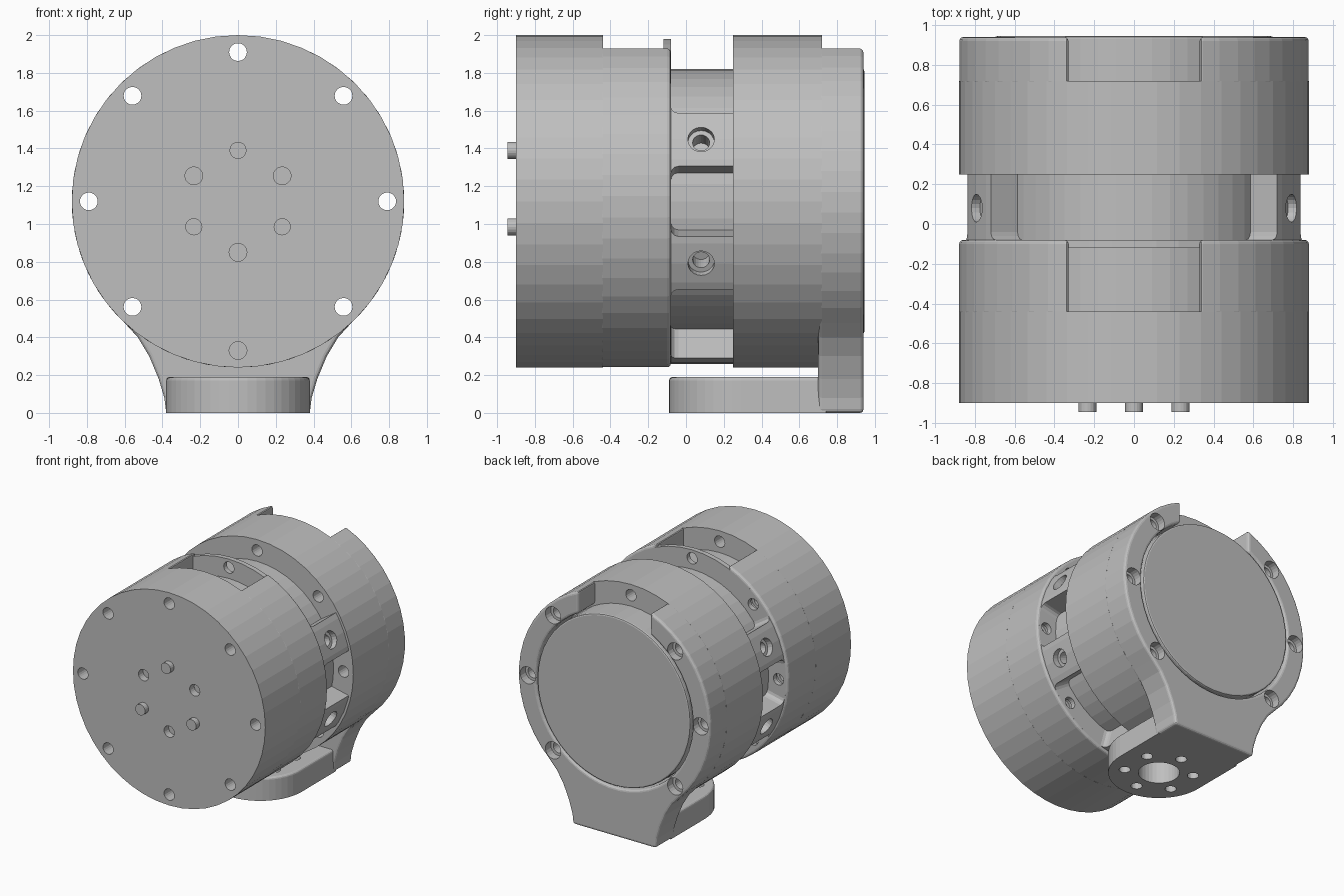
import bpy, bmesh
from math import sin, cos, acos, radians, degrees, ceil
from mathutils import Matrix, Vector

cube = bpy.data.objects.get("Cube")
if cube:
    bpy.data.objects.remove(cube, do_unlink=True)

AXIS_Z = 1.12      # height of the barrel axis
R = 0.88           # barrel radius
CORE = 0.70        # inner core radius
SLOT = 0.33        # half width of the top slot
BOLT = 0.79        # bolt circle radius

grey = bpy.data.materials.new("machined grey")
grey.use_nodes = True
grey.diffuse_color = (0.52, 0.52, 0.52, 1)
grey.node_tree.nodes["Principled BSDF"].inputs["Base Color"].default_value = (0.52, 0.52, 0.52, 1)


def add_object(name, bm):
    bmesh.ops.recalc_face_normals(bm, faces=bm.faces)
    mesh = bpy.data.meshes.new(name)
    bm.to_mesh(mesh)
    bm.free()
    mesh.materials.append(grey)
    obj = bpy.data.objects.new(name, mesh)
    bpy.context.collection.objects.link(obj)
    return obj


def apply(obj, mod):
    bpy.context.view_layer.objects.active = obj
    bpy.ops.object.modifier_apply(modifier=mod.name)


def bevel(obj, width, segments=3):
    mod = obj.modifiers.new("round", "BEVEL")
    mod.width, mod.segments = width, segments
    mod.limit_method, mod.angle_limit = "ANGLE", radians(40)
    apply(obj, mod)
    return obj


def cut(obj, cutters):
    for cutter in cutters:
        mod = obj.modifiers.new("cut", "BOOLEAN")
        mod.operation, mod.solver, mod.object = "DIFFERENCE", "EXACT", cutter
        apply(obj, mod)


def arc(r, a0, a1, step=7.5):
    n = max(1, ceil(abs(a1 - a0) / step - 0.01))
    angles = [radians(a0 + (a1 - a0) * i / n) for i in range(n + 1)]
    return [(r * cos(a), r * sin(a)) for a in angles]


def prism(name, points, lo, hi, upright=False):
    """Extrude an outline along the barrel axis, or upwards if upright."""
    bm = bmesh.new()
    if upright:
        verts = [bm.verts.new((x, y, lo)) for x, y in points]
        move = Vector((0, 0, hi - lo))
    else:
        verts = [bm.verts.new((x, lo, AXIS_Z + z)) for x, z in points]
        move = Vector((0, hi - lo, 0))
    face = bm.faces.new(verts)
    new = bmesh.ops.extrude_face_region(bm, geom=[face], use_keep_orig=True)["geom"]
    bmesh.ops.translate(bm, vec=move, verts=[v for v in new if isinstance(v, bmesh.types.BMVert)])
    return add_object(name, bm)


def disc(name, r, lo, hi):
    return prism(name, arc(r, 0, 360)[:-1], lo, hi)


def rods(name, r, ends, sides=20):
    """One mesh of straight rods, each given by its two end points."""
    bm = bmesh.new()
    for a, b in ends:
        a, b = Vector(a), Vector(b)
        turn = (b - a).to_track_quat("Z", "Y").to_matrix().to_4x4()
        bmesh.ops.create_cone(bm, cap_ends=True, segments=sides, radius1=r, radius2=r,
                              depth=(b - a).length, matrix=Matrix.Translation((a + b) / 2) @ turn)
    return add_object(name, bm)


def polar(r, angle, y):
    a = radians(angle)
    return (r * cos(a), y, AXIS_Z + r * sin(a))


def axial(name, r, ring, angles, lo, hi):
    return rods(name, r, [(polar(ring, a, lo), polar(ring, a, hi)) for a in angles])


# Cutters
around = range(0, 360, 45)
sunk = [a for a in around if a not in (90, 270)]
bolt_holes = axial("bolt_hole_cutter", 0.047, BOLT, around, -1.1, 1.1)
sunk_holes = axial("sunk_hole_cutter", 0.047, BOLT, sunk, -1.1, 1.1)
front_sinks = axial("front_sink_cutter", 0.07, BOLT, sunk, -0.16, -0.02)
rear_sinks = axial("rear_sink_cutter", 0.07, BOLT, sunk, 0.87, 1.05)
sockets = axial("socket_cutter", 0.047, 0.27, (30, 150, 270), -1.0, -0.84)
side_angles = (22.5, -22.5, 157.5, 202.5)
side_holes = rods("side_hole_cutter", 0.045,
                  [(polar(0.6, a, 0.08), polar(1, a, 0.08)) for a in side_angles])
side_sinks = rods("side_sink_cutter", 0.07,
                  [(polar(0.81, a, 0.08), polar(1, a, 0.08)) for a in side_angles])
windows = [bevel(prism("window_cutter", arc(1, a, b) + arc(0.63, b, a), -0.08, 0.4), 0.04)
           for a, b in ((-12.5, 12.5), (33, 147), (167.5, 192.5), (213, 255), (285, 327))]
flange_bore = rods("flange_bore_cutter", 0.155, [((0, 0.29, -0.1), (0, 0.29, 0.21))], 32)
flange_holes = rods("flange_hole_cutter", 0.043,
                    [((x, y + 0.29, -0.1), (x, y + 0.29, 0.21)) for x, y in arc(0.26, 30, 330, 60)])

# Core with the round rear cap
core = bevel(disc("core", CORE, -0.5, 0.945), 0.012, 2)

# Front and rear housings
front_housing = disc("front_housing", R, -0.90, -0.44)
cut(front_housing, [bolt_holes, sockets])
rear_housing = disc("rear_housing", R, 0.25, 0.72)
cut(rear_housing, [bolt_holes])

# Locating pins on the front plate
axial("front_pins", 0.045, 0.27, (90, 210, 330), -0.945, -0.85)

# Front collar, open at the top
outer = degrees(acos(SLOT / R))
inner = degrees(acos(SLOT / CORE))
collar = prism("front_collar", arc(R, outer, -180 - outer) + arc(CORE, -180 - inner, inner), -0.46, -0.08)
bevel(collar, 0.02)
cut(collar, [bolt_holes, front_sinks])

# Legs joining collar and rear housing, with windows between them
legs = disc("collar_legs", 0.86, -0.12, 0.27)
cut(legs, windows + [bolt_holes, side_sinks, side_holes])

# Rear bracket: open ring flowing down into a foot
bore = CORE + 0.015
inner = degrees(acos(SLOT / bore))
flank = [(0.53, -0.72), (0.47, -0.82), (0.42, -0.94), (0.39, -1.04), (0.38, -AXIS_Z)]
outline = (arc(R, outer, -47) + flank + [(-x, z) for x, z in reversed(flank)]
           + arc(R, -133, -180 - outer) + arc(bore, -180 - inner, inner))
bracket = prism("rear_bracket", outline, 0.70, 0.94)
bevel(bracket, 0.02)
cut(bracket, [sunk_holes, rear_sinks])

# Mounting flange with a rounded front
outline = [(x, y + 0.29) for x, y in arc(0.38, 180, 360)] + [(0.38, 0.74), (-0.38, 0.74)]
flange = prism("mounting_flange", outline, 0, 0.19, upright=True)
bm = bmesh.new()
bm.from_mesh(flange.data)
rim = [e for e in bm.edges if all(v.co.z > 0.18 and v.co.y < 0.75 for v in e.verts)]
bmesh.ops.bevel(bm, geom=rim, offset=0.018, segments=3, profile=0.5, affect="EDGES")
bm.to_mesh(flange.data)
bm.free()
cut(flange, [flange_bore, flange_holes])

# Remove the cutters
for obj in list(bpy.data.objects):
    if "_cutter" in obj.name:
        bpy.data.objects.remove(obj, do_unlink=True)
